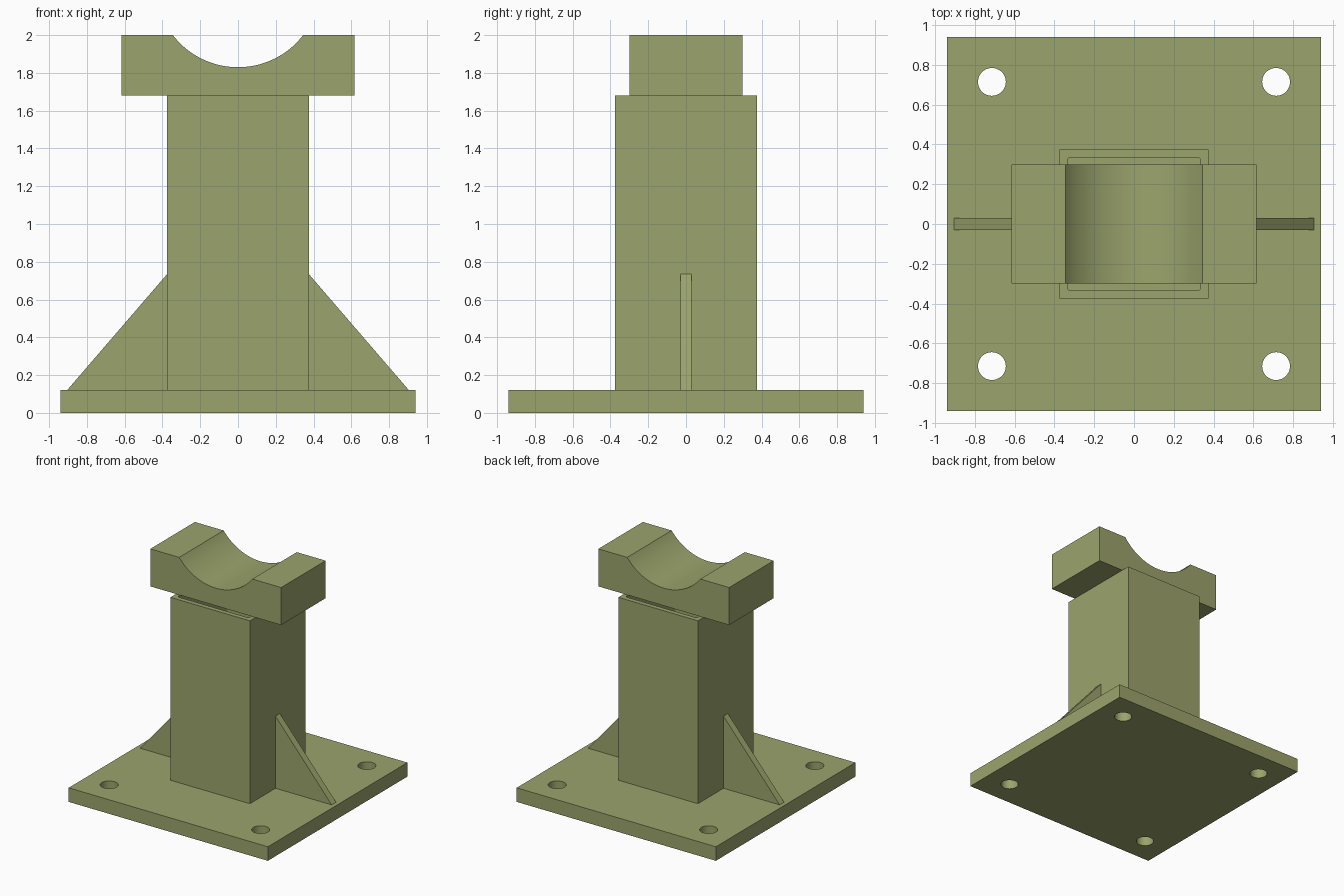
import bpy
import bmesh
import math
from mathutils import Matrix

if "Cube" in bpy.data.objects:
    bpy.data.objects.remove(bpy.data.objects["Cube"])

olive = bpy.data.materials.new("olive paint")
olive.diffuse_color = (0.33, 0.37, 0.15, 1)
olive.use_nodes = True
olive.node_tree.nodes["Principled BSDF"].inputs["Base Color"].default_value = olive.diffuse_color


def arc(cx, cy, r, start, end, n):
    """n + 1 points along an arc, angles in degrees."""
    return [(cx + r * math.cos(math.radians(start + (end - start) * i / n)),
             cy + r * math.sin(math.radians(start + (end - start) * i / n)))
            for i in range(n + 1)]


def square(h):
    return [(-h, -h), (h, -h), (h, h), (-h, h)]


def rounded_square(h, r):
    c = h - r
    pts = []
    for k, (sx, sy) in enumerate([(1, 1), (-1, 1), (-1, -1), (1, -1)]):
        pts += arc(sx * c, sy * c, r, 90 * k, 90 * k + 90, 4)
    return pts


def extrude_profile(name, loops, depth, matrix):
    """Extrude a filled profile (outline plus holes) evenly about its plane."""
    curve = bpy.data.curves.new(name, 'CURVE')
    curve.dimensions = '2D'
    curve.fill_mode = 'BOTH'
    curve.extrude = depth / 2
    for pts in loops:
        s = curve.splines.new('POLY')
        s.points.add(len(pts) - 1)
        for p, (x, y) in zip(s.points, pts):
            p.co = (x, y, 0, 1)
        s.use_cyclic_u = True
    obj = bpy.data.objects.new(name, curve)
    bpy.context.collection.objects.link(obj)
    bpy.ops.object.select_all(action='DESELECT')
    obj.select_set(True)
    bpy.context.view_layer.objects.active = obj
    bpy.ops.object.convert(target='MESH')
    obj = bpy.context.view_layer.objects.active
    bm = bmesh.new()
    bm.from_mesh(obj.data)
    bm.transform(matrix)
    bmesh.ops.remove_doubles(bm, verts=bm.verts, dist=1e-5)
    bmesh.ops.recalc_face_normals(bm, faces=bm.faces)
    bm.to_mesh(obj.data)
    bm.free()
    obj.data.materials.clear()
    obj.data.materials.append(olive)
    bpy.ops.object.shade_smooth_by_angle(angle=math.radians(30))
    return obj


def lift(z):
    return Matrix.Translation((0, 0, z))


upright = Matrix.Rotation(math.pi / 2, 4, 'X')  # profile drawn in x, z

# base plate with four bolt holes
holes = [arc(sx * 0.715, sy * 0.715, 0.07, 0, 360, 48)[:-1]
         for sx in (-1, 1) for sy in (-1, 1)]
extrude_profile("base_plate", [square(0.94)] + holes, 0.12, lift(0.06))

# hollow square post
extrude_profile("post", [square(0.375), rounded_square(0.335, 0.015)],
                1.56, lift(0.90))

# pipe saddle with a round cradle
r, cz = 0.435, 2.265
a = math.degrees(math.acos((cz - 2.0) / r))
cradle = arc(0, cz, r, 270 + a, 270 - a, 48)
saddle = [(-0.617, 2.0), (-0.617, 1.68), (0.617, 1.68), (0.617, 2.0)] + cradle
extrude_profile("saddle", [saddle], 0.60, upright)

# triangular side gussets
for side, s in (("left", -1), ("right", 1)):
    tri = [(s * 0.375, 0.12), (s * 0.905, 0.12), (s * 0.375, 0.735)]
    extrude_profile(side + "_gusset", [tri], 0.06, upright)
